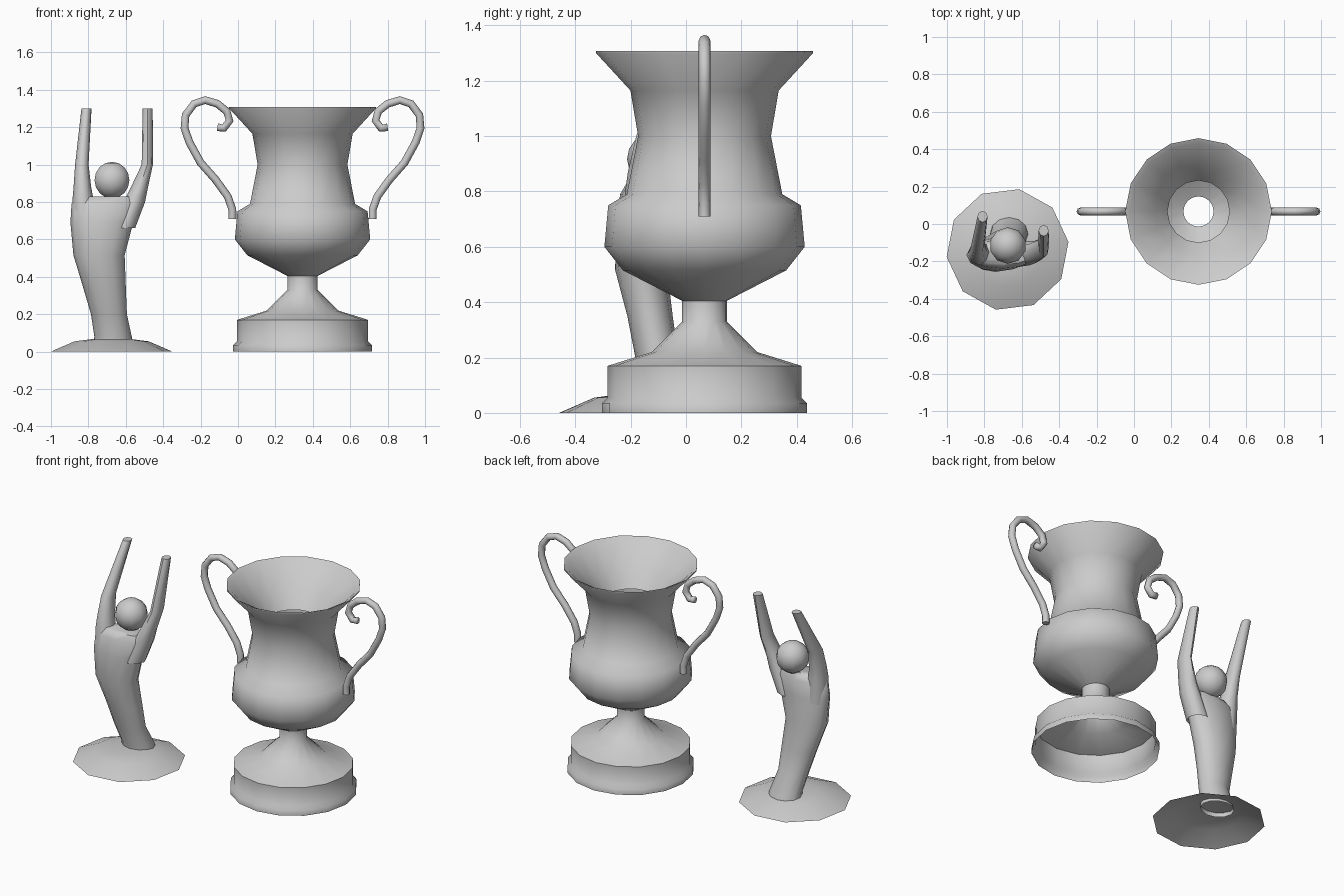
import bpy, bmesh, math
from mathutils import Vector

cube = bpy.data.objects.get("Cube")
if cube:
    bpy.data.objects.remove(cube, do_unlink=True)

grey = bpy.data.materials.new("plain_grey")
grey.use_nodes = True
grey.diffuse_color = (0.6, 0.6, 0.6, 1)
grey.node_tree.nodes["Principled BSDF"].inputs["Base Color"].default_value = (0.6, 0.6, 0.6, 1)


def finish(name, bm, angle=60):
    bmesh.ops.recalc_face_normals(bm, faces=bm.faces)
    mesh = bpy.data.meshes.new(name)
    bm.to_mesh(mesh)
    bm.free()
    mesh.materials.append(grey)
    obj = bpy.data.objects.new(name, mesh)
    bpy.context.collection.objects.link(obj)
    bpy.ops.object.select_all(action='DESELECT')
    obj.select_set(True)
    bpy.context.view_layer.objects.active = obj
    bpy.ops.object.shade_smooth_by_angle(angle=math.radians(angle))
    return obj


def skin(name, rings, cap_end=False, angle=60):
    """Bridge a list of equally sized point rings into one surface."""
    bm = bmesh.new()
    rows = [[bm.verts.new(p) for p in ring] for ring in rings]
    n = len(rows[0])
    for a, b in zip(rows, rows[1:]):
        for i in range(n):
            j = (i + 1) % n
            bm.faces.new((a[i], a[j], b[j], b[i]))
    if cap_end:
        bm.faces.new(rows[-1])
    return finish(name, bm, angle)


def ellipse(x, y, z, rx, ry, sides, turn=0.0):
    angles = [math.tau * i / sides + turn for i in range(sides)]
    return [(x + rx * math.cos(a), y + ry * math.sin(a), z) for a in angles]


def lathe(name, x, y, profile, sides, turn=0.0, cap_end=False, angle=60):
    rings = [ellipse(x, y, z, r, r, sides, turn) for r, z in profile]
    return skin(name, rings, cap_end, angle)


def loft(name, sections, sides=10, cap_end=True):
    return skin(name, [ellipse(*s, sides) for s in sections], cap_end)


# Trophy cup: hollow foot, stem, bowl, flared neck and inner lip
CX, CY = 0.345, 0.067
lathe("cup_foot", CX, CY, [(0.371, 0), (0.371, 0.035), (0.35, 0.055), (0.35, 0.17),
      (0.19, 0.22), (0.081, 0.33), (0.081, 0.405)], 16)
lathe("cup_bowl", CX, CY, [(0.081, 0.405), (0.295, 0.515), (0.362, 0.6), (0.348, 0.75),
      (0.281, 0.79), (0.24, 1.0), (0.268, 1.165), (0.392, 1.3), (0.392, 1.308),
      (0.365, 1.295), (0.235, 1.165), (0.166, 1.07)], 16)

# Scrolled handles: a round tube swept along a path, mirrored to the other side
scroll = [(.80, 1.20), (.765, 1.195), (.735, 1.235), (.75, 1.285), (.80, 1.325),
          (.865, 1.345), (.925, 1.325), (.97, 1.265), (.976, 1.195), (.95, 1.12),
          (.89, 1.01), (.81, .92), (.745, .83), (.72, .76), (.72, .71)]


def handle(name, side):
    path = [Vector((side * (x - CX), 0, z)) for x, z in scroll]
    rings = []
    for i, p in enumerate(path):
        along = (path[min(i + 1, len(path) - 1)] - path[max(i - 1, 0)]).normalized()
        across = along.cross(Vector((0, 1, 0)))
        rings.append([Vector((CX, CY, 0)) + p + across * dx + Vector((0, dy, 0))
                      for dx, dy, _ in ellipse(0, 0, 0, 0.021, 0.021, 8)])
    obj = skin(name, rings, True)
    bm = bmesh.new()
    bm.from_mesh(obj.data)
    bmesh.ops.holes_fill(bm, edges=bm.edges, sides=8)
    bmesh.ops.recalc_face_normals(bm, faces=bm.faces)
    bm.to_mesh(obj.data)
    bm.free()


handle("left_handle", 1)
handle("right_handle", -1)

# Figurine: shallow ten-sided mound, open underneath
lathe("figure_base", -0.676, -0.136, [(0.328, 0), (0.2, 0.055), (0.1, 0.068)],
      10, math.radians(7), True, 40)

# Leaning body, widening to the shoulders
loft("figure_body", [
    (-0.668, -0.05, 0.04, 0.104, 0.09), (-0.668, -0.055, 0.08, 0.1, 0.085),
    (-0.69, -0.105, 0.2, 0.096, 0.078), (-0.715, -0.13, 0.35, 0.115, 0.082),
    (-0.743, -0.162, 0.516, 0.137, 0.094), (-0.728, -0.165, 0.69, 0.168, 0.088),
    (-0.705, -0.162, 0.79, 0.185, 0.076), (-0.69, -0.16, 0.83, 0.15, 0.055)], 12)

# Raised arms, tapering and curving backwards
loft("right_arm", [
    (-0.815, -0.16, 0.66, 0.07, 0.07), (-0.828, -0.155, 0.8, 0.058, 0.065),
    (-0.832, -0.145, 0.88, 0.047, 0.06), (-0.835, -0.115, 1.0, 0.036, 0.055),
    (-0.81, 0.04, 1.3, 0.027, 0.03)], 8)
loft("left_arm", [
    (-0.62, -0.16, 0.66, 0.07, 0.07), (-0.555, -0.155, 0.8, 0.058, 0.065),
    (-0.53, -0.15, 0.87, 0.047, 0.06), (-0.485, -0.125, 1.0, 0.03, 0.055),
    (-0.483, -0.035, 1.3, 0.027, 0.03)], 8)

# Head resting between the arms
bm = bmesh.new()
bmesh.ops.create_uvsphere(bm, u_segments=10, v_segments=8, radius=0.098)
bmesh.ops.translate(bm, verts=bm.verts, vec=(-0.674, -0.115, 0.917))
finish("figure_head", bm)
